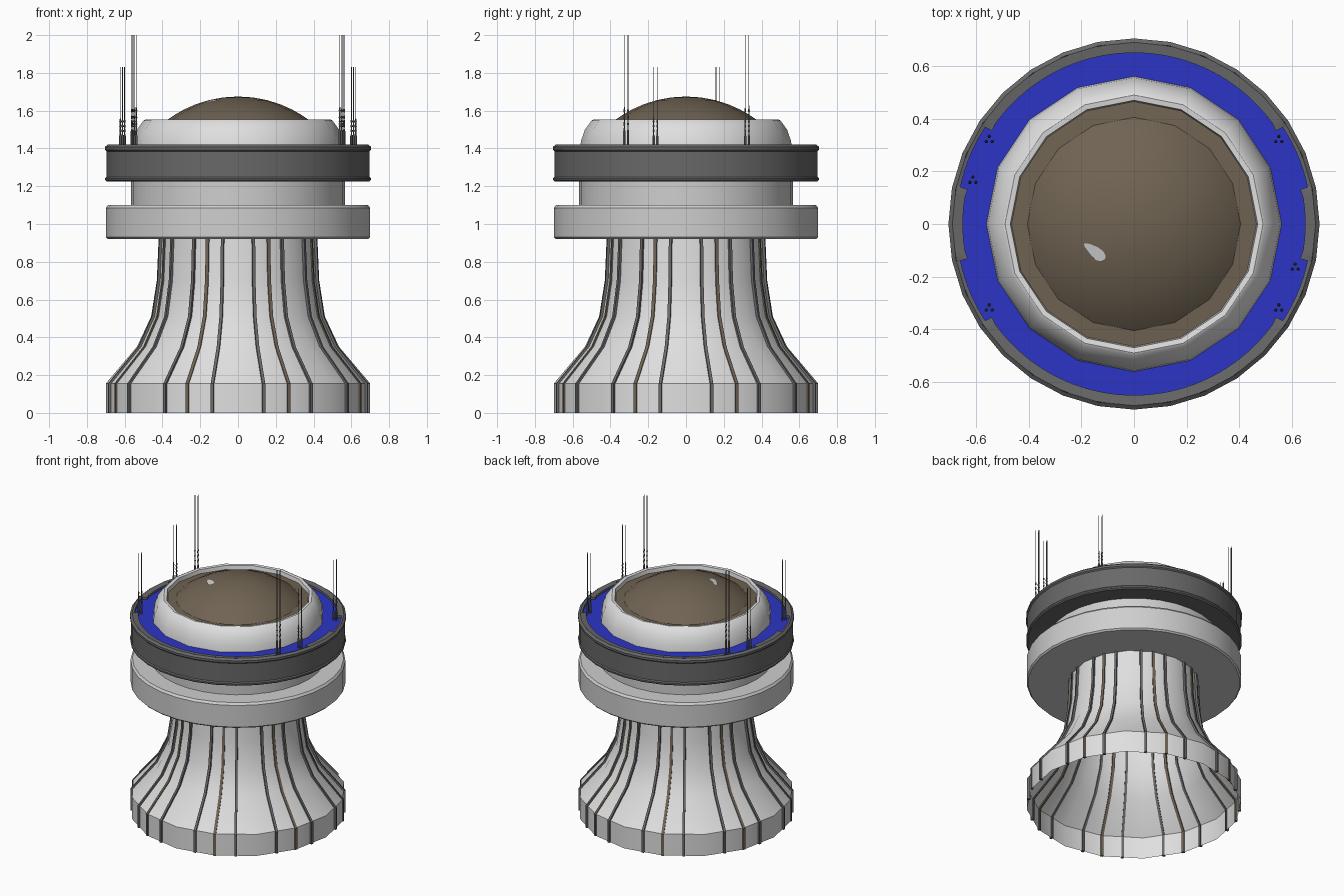
import bpy, math
from math import sin, cos, pi, radians

if "Cube" in bpy.data.objects:
    bpy.data.objects.remove(bpy.data.objects["Cube"])


def material(name, rgb):
    m = bpy.data.materials.new(name)
    m.diffuse_color = (*rgb, 1)
    m.use_nodes = True
    m.node_tree.nodes["Principled BSDF"].inputs["Base Color"].default_value = m.diffuse_color
    return m


WHITE = material("off_white", (0.74, 0.74, 0.74))
LIGHT = material("light_grey", (0.62, 0.62, 0.62))
DARK = material("dark_grey", (0.14, 0.14, 0.14))
BROWN = material("brown", (0.16, 0.125, 0.085))
BLUE = material("blue", (0.025, 0.035, 0.56))


def make(name, verts, faces, mat, angle=30):
    me = bpy.data.meshes.new(name)
    me.from_pydata(verts, [], faces)
    me.materials.append(mat)
    me.shade_smooth()
    me.set_sharp_from_angle(angle=radians(angle))
    ob = bpy.data.objects.new(name, me)
    bpy.context.collection.objects.link(ob)
    return ob


def lathe(name, profile, n, mat, angle=30):
    """Spin (r, z) points; a profile going up gives outward faces."""
    verts, rings, faces = [], [], []
    for r, z in profile:
        start = len(verts)
        k = n if r > 1e-6 else 1
        verts += [(r * cos(2 * pi * j / n), r * sin(2 * pi * j / n), z) for j in range(k)]
        rings.append([start + j % k for j in range(n)])
    for a, b in zip(rings, rings[1:]):
        for j in range(n):
            q = [a[j], a[(j + 1) % n], b[(j + 1) % n], b[j]]
            faces.append(list(dict.fromkeys(q)))
    return make(name, verts, faces, mat, angle)


# Flared pedestal skirt, open underneath
SKIRT = [(0.70, 0), (0.70, 0.155), (0.535, 0.35), (0.46, 0.51), (0.43, 0.70), (0.42, 0.93)]
lathe("pedestal_skirt", SKIRT, 16, WHITE)


# Ribs following the skirt profile, poking through to the inside
def ribs(name, angles, scale, out, inn, width, mat):
    verts, faces = [], []
    for a in angles:
        base = len(verts)
        for r, z in SKIRT:
            for d, w in ((out, -1), (out, 1), (-inn, 1), (-inn, -1)):
                rr, t = r * scale + d, w * width / 2
                verts.append((rr * cos(a) - t * sin(a), rr * sin(a) + t * cos(a), z))
        for i in range(len(SKIRT) - 1):
            for k in range(4):
                p, q = base + 4 * i + k, base + 4 * i + (k + 1) % 4
                faces.append((p, q, q + 4, p + 4))
        faces.append((base + 3, base + 2, base + 1, base))
    make(name, verts, faces, mat)


ribs("dark_ribs", [radians(11.25 + 22.5 * k) for k in range(16)], cos(pi / 16),
     0.014, 0.008, 0.016, DARK)
ribs("brown_ribs", [radians(22.5 + 45 * k) for k in range(8)], 1.0,
     0.005, 0.012, 0.018, BROWN)

# Lower collar and neck
lathe("lower_collar", [(0, 0.92), (0.69, 0.92), (0.70, 0.93), (0.70, 1.085),
                       (0.688, 1.10), (0.5, 1.10)], 32, LIGHT)
lathe("neck", [(0.566, 1.10), (0.566, 1.24)], 32, LIGHT)

# Dark ring wall with lips
lathe("ring_wall", [(0.5, 1.23), (0.695, 1.225), (0.703, 1.232), (0.703, 1.242), (0.697, 1.25),
                    (0.697, 1.385), (0.705, 1.393), (0.705, 1.408), (0.69, 1.42)], 32, DARK)

# Ring top lip, with four pockets on its inner edge
inner = []
for s in range(4):
    for deg in range(0, 90, 3):
        d = deg if s % 2 == 0 else 90 - deg
        pocket = 12 <= d <= 33
        if d == (12 if s % 2 == 0 else 33):
            inner.append((0.645, s * 90 + deg - 0.3))
        inner.append((0.674 if pocket else 0.65, s * 90 + deg))
        if d == (33 if s % 2 == 0 else 12):
            inner.append((0.645, s * 90 + deg + 0.3))
verts, faces, n = [], [], len(inner)
step = radians(11.25)
for r, deg in inner:
    a = radians(deg)
    ro = 0.69 * cos(step / 2) / cos(a % step - step / 2)
    c, s = cos(a), sin(a)
    verts += [(ro * c, ro * s, 1.42), (r * c, r * s, 1.416), (r * c, r * s, 1.385)]
for i in range(n):
    p, q = 3 * i, 3 * ((i + 1) % n)
    faces += [(p, q, q + 1, p + 1), (p + 1, q + 1, q + 2, p + 2)]
make("ring_lip", verts, faces, DARK)

# Blue deck inside the ring
lathe("blue_deck", [(0.69, 1.40), (0.5, 1.40)], 32, BLUE)

# Rounded white shoulder around the dome
lathe("shoulder", [(0.562, 1.39), (0.556, 1.44), (0.535, 1.50), (0.50, 1.548), (0.49, 1.553),
                   (0.47, 1.55), (0.465, 1.52)], 16, WHITE)

# Brown dome with flange
R, CZ = 0.628, 1.047
dome = [(0.475, 1.522), (0.405, 1.527)]
dome += [(0.405 * cos(t * pi / 16), CZ + math.sqrt(R * R - (0.405 * cos(t * pi / 16)) ** 2))
         for t in range(1, 8)]
lathe("dome", dome + [(0, CZ + R)], 16, BROWN)

# Small pale patch on the dome
verts = []
for i in range(12):
    t = 2 * pi * i / 12
    u, v = 0.05 * cos(t), (0.021 + 0.008 * cos(t)) * sin(t)
    x, y = -0.15 + 0.79 * u + 0.61 * v, -0.105 - 0.61 * u + 0.79 * v
    verts.append((x, y, CZ + 0.004 + math.sqrt(R * R - x * x - y * y)))
make("dome_patch", verts, [list(range(12))], LIGHT)


# Antenna clusters: three stepped rods each
def tube(verts, faces, x, y, profile, n=6):
    base = len(verts)
    for r, z in profile:
        verts += [(x + r * cos(2 * pi * j / n), y + r * sin(2 * pi * j / n), z) for j in range(n)]
    for i in range(len(profile) - 1):
        for j in range(n):
            a, b = base + i * n + j, base + i * n + (j + 1) % n
            faces.append((a, b, b + n, a + n))
    faces.append([base + (len(profile) - 1) * n + j for j in range(n)])


def antenna(name, x, y, top):
    verts, faces = [], []
    s = (top - 1.40) / 0.6
    for k in range(3):
        a = radians(90 + 120 * k)
        prof = [(0.007, 1.40), (0.007, 1.40 + 0.09 * s), (0.004, 1.40 + 0.10 * s)]
        for h in (0.13, 0.165, 0.20):
            prof += [(0.003, 1.4 + (h - 0.012) * s), (0.006, 1.4 + h * s), (0.003, 1.4 + (h + 0.012) * s)]
        prof += [(0.002, 1.4 + 0.23 * s), (0.002, top)]
        tube(verts, faces, x + 0.013 * cos(a), y + 0.013 * sin(a), prof)
    make(name, verts, faces, DARK)


for side, s in (("right", 1), ("left", -1)):
    antenna("tall_antenna_" + side, 0.55 * s, -0.32 * s, 2.0)
    antenna("short_antenna_" + side, 0.55 * s, 0.32 * s, 1.83)
    antenna("side_antenna_" + side, 0.612 * s, -0.165 * s, 1.83)
